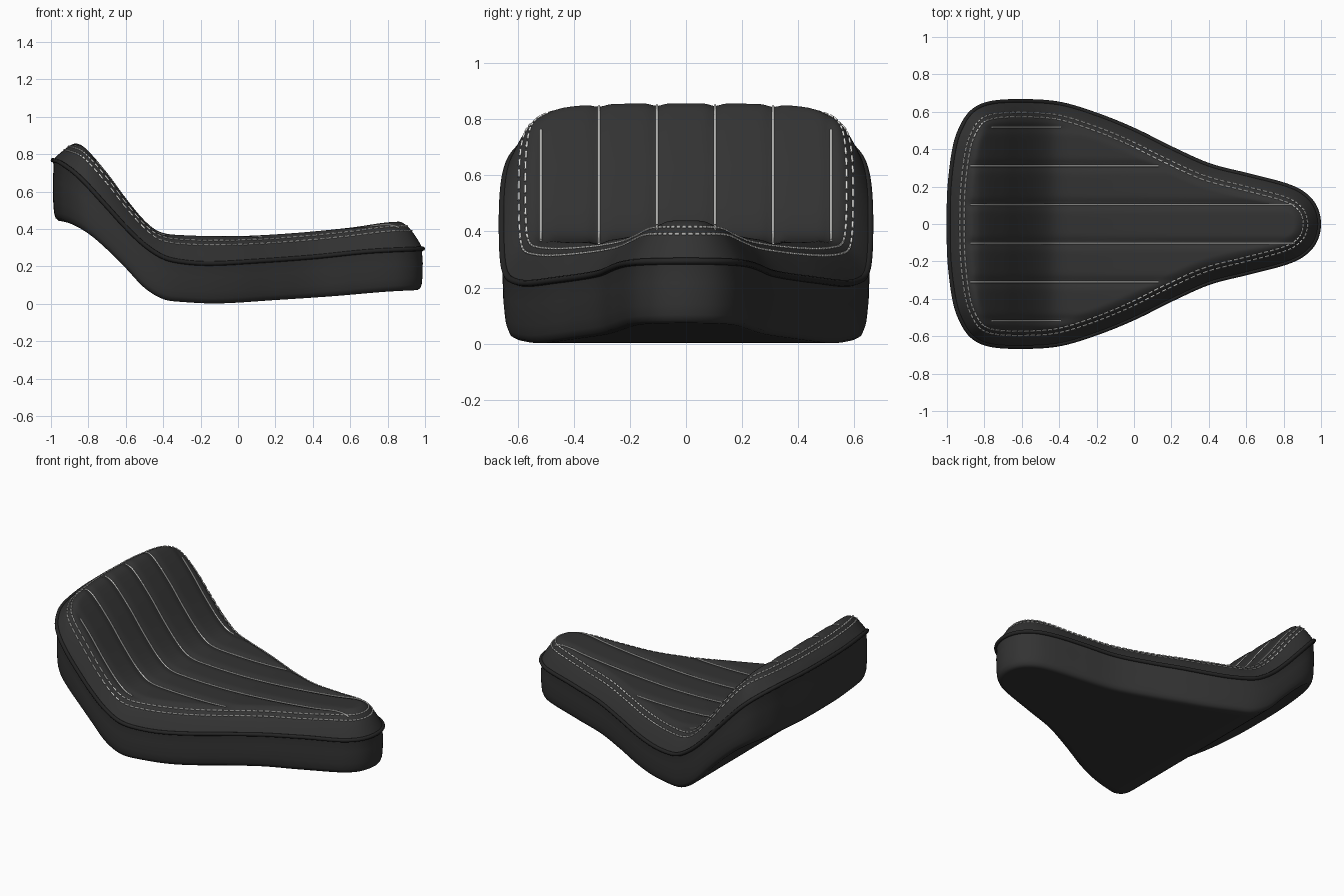
import bpy
import bmesh
import math
from mathutils import Vector, kdtree

if "Cube" in bpy.data.objects:
    bpy.data.objects.remove(bpy.data.objects["Cube"])


def material(name, rgb, rough):
    m = bpy.data.materials.new(name)
    m.use_nodes = True
    m.diffuse_color = (*rgb, 1)
    bsdf = m.node_tree.nodes["Principled BSDF"]
    bsdf.inputs["Base Color"].default_value = (*rgb, 1)
    bsdf.inputs["Roughness"].default_value = rough
    return m


leather = material("black leather", (0.033, 0.033, 0.033), 0.6)
piping_mat = material("piping black", (0.018, 0.018, 0.018), 0.5)
thread = material("white thread", (0.75, 0.75, 0.73), 0.7)


def smooth_profile(points):
    """Smooth height curve through (x, z) points."""
    n = len(points)

    def slope(i):
        a, b = points[max(i - 1, 0)], points[min(i + 1, n - 1)]
        return (b[1] - a[1]) / (b[0] - a[0])

    def value(x):
        x = min(max(x, points[0][0]), points[-1][0])
        i = 0
        while i < n - 2 and x > points[i + 1][0]:
            i += 1
        (x0, z0), (x1, z1) = points[i], points[i + 1]
        h = x1 - x0
        t = (x - x0) / h
        s = t * t * (3 - 2 * t)
        return (z0 + (z1 - z0) * s + h * t * (1 - t) ** 2 * slope(i)
                - h * t * t * (1 - t) * slope(i + 1))
    return value


# Side profiles: base edge, piping line and cushion crown
base_z = smooth_profile([(-1, .45), (-.9, .43), (-.8, .375), (-.7, .29), (-.6, .19),
                         (-.5, .085), (-.4, .025), (-.3, .01), (-.1, .002),
                         (.2, .02), (.5, .04), (.8, .065), (1, .075)])
seam_z = smooth_profile([(-1, .77), (-.95, .755), (-.85, .68), (-.7, .52), (-.6, .41),
                         (-.5, .315), (-.4, .25), (-.3, .225), (-.15, .215),
                         (.1, .228), (.4, .25), (.7, .28), (1, .295)])
crown_z = smooth_profile([(-1, .86), (-.88, .86), (-.82, .835), (-.7, .7), (-.6, .565),
                          (-.5, .445), (-.42, .385), (-.3, .367), (0, .362),
                          (.3, .378), (.6, .407), (.82, .437), (1, .437)])

# Half outline in plan, from the middle of the rear to the nose tip
half = [(-.99, 0), (-.985, .2), (-.96, .4), (-.925, .51), (-.865, .6), (-.77, .645),
        (-.6, .656), (-.4, .642), (-.2, .583), (0, .502), (.2, .403), (.4, .314),
        (.6, .262), (.8, .21), (.9, .165), (.965, .095), (.988, 0)]


def outline(count):
    """Closed symmetric outline with evenly spaced points."""
    ctrl = [Vector(p) for p in half]
    ctrl = [Vector((ctrl[1].x, -ctrl[1].y))] + ctrl + [Vector((ctrl[-2].x, -ctrl[-2].y))]
    dense = []
    for a, b, c, d in zip(ctrl, ctrl[1:], ctrl[2:], ctrl[3:]):
        for k in range(40):
            t = k / 40
            dense.append(b + (c - a) * t / 2 + (a - 2.5 * b + 2 * c - d / 2) * t * t
                         + (1.5 * b - a / 2 - 1.5 * c + d / 2) * t ** 3)
    dense.append(ctrl[-2])
    length = [0]
    for a, b in zip(dense, dense[1:]):
        length.append(length[-1] + (b - a).length)
    side, j = [], 0
    m = count // 2
    for i in range(m + 1):
        target = length[-1] * i / m
        while j < len(dense) - 2 and length[j + 1] < target:
            j += 1
        t = (target - length[j]) / (length[j + 1] - length[j])
        side.append(dense[j].lerp(dense[j + 1], t))
    return side + [Vector((p.x, -p.y)) for p in reversed(side[1:-1])]


def inset(loop, dist):
    out = []
    for i, p in enumerate(loop):
        t = (loop[(i + 1) % len(loop)] - loop[i - 1]).normalized()
        out.append(p + Vector((t.y, -t.x)) * dist)
    return out


fine = outline(2400)
tree = kdtree.KDTree(len(fine))
for i, p in enumerate(fine):
    tree.insert((p.x, p.y, 0), i)
tree.balance()

GROOVE = 0.207   # spacing of the stitched channels


def top_z(x, y):
    """Cushion height: rounded border, padded ribs between channels."""
    d = tree.find((x, y, 0))[2]
    u = min(d / .13, 1)
    f = 1 - (1 - u) ** 1.8
    off = abs((y / GROOVE) % 1 - .5) * GROOVE
    fade = min(max((d - .08) / .05, 0), 1)
    dip = .012 * math.exp(-(off / .025) ** 2) * fade
    return seam_z(x) + (crown_z(x) - seam_z(x)) * f - dip


def finish(name, bm, mat):
    me = bpy.data.meshes.new(name)
    bm.to_mesh(me)
    bm.free()
    ob = bpy.data.objects.new(name, me)
    bpy.context.collection.objects.link(ob)
    me.materials.append(mat)
    bpy.context.view_layer.objects.active = ob
    ob.select_set(True)
    bpy.ops.object.shade_smooth_by_angle(angle=math.radians(50))
    ob.select_set(False)
    return ob


def loft(name, rings, mat):
    """Skin a list of closed rings; the last one collapses onto the spine."""
    bm = bmesh.new()
    loops = [[bm.verts.new(p) for p in ring] for ring in rings]
    for a, b in zip(loops, loops[1:]):
        for i in range(len(a)):
            j = (i + 1) % len(a)
            bm.faces.new((a[i], a[j], b[j], b[i]))
    bmesh.ops.remove_doubles(bm, verts=bm.verts, dist=1e-5)
    bmesh.ops.recalc_face_normals(bm, faces=bm.faces)
    return finish(name, bm, mat)


def toward_spine(loop, s):
    return [p.lerp(Vector((min(max(p.x, -.75), .8), 0)), s) for p in loop]


rim = outline(260)

# Cushion: dense rings from the piping to the spine
cushion_rings = []
for k in range(57):
    ring = toward_spine(rim, (k / 56) ** 1.4)
    cushion_rings.append([(p.x, p.y, top_z(p.x, p.y)) for p in ring])
cushion = loft("cushion", cushion_rings, leather)

# Skirt wall, rounded lower edge and underside
skirt_rings = []
for dist, h in [(0, 1), (.004, .9), (0, .65), (.002, .3), (.006, .13), (.014, .04), (.03, 0)]:
    ring = inset(rim, dist)
    skirt_rings.append([(p.x, p.y, base_z(p.x) + (seam_z(p.x) - base_z(p.x)) * h)
                        for p in ring])
low = inset(rim, .03)
low = [Vector((p.x, p.y if i % (len(low) // 2) else 0)) for i, p in enumerate(low)]
for k in range(1, 15):
    skirt_rings.append([(p.x, p.y, base_z(p.x)) for p in toward_spine(low, k / 14)])
skirt = loft("skirt", skirt_rings, leather)


def tubes(name, paths, radius, mat, closed=False):
    cu = bpy.data.curves.new(name, "CURVE")
    cu.dimensions = "3D"
    cu.bevel_depth = radius
    cu.bevel_resolution = 2
    cu.use_fill_caps = True
    for path in paths:
        sp = cu.splines.new("POLY")
        sp.points.add(len(path) - 1)
        for pt, co in zip(sp.points, path):
            pt.co = (*co, 1)
        sp.use_cyclic_u = closed
        sp.use_smooth = True
    cu.materials.append(mat)
    ob = bpy.data.objects.new(name, cu)
    bpy.context.collection.objects.link(ob)


# Piping around the seam
tubes("piping", [[(p.x, p.y, seam_z(p.x)) for p in rim]], .012, piping_mat, True)

# Double row of dashed border stitching
for name, dist in [("outer_stitching", .06), ("inner_stitching", .083)]:
    row = inset(outline(960), dist)
    dashes = [[(p.x, p.y, top_z(p.x, p.y) + .001) for p in row[i:i + 5]]
              for i in range(0, len(row), 6)]
    tubes(name, dashes, .0045, thread)

# Straight channel seams running along the seat
channels = []
for number, start, end in [(.5, -.875, .86), (1.5, -.875, .13), (2.5, -.76, -.39)]:
    for side in (-1, 1):
        y = side * number * GROOVE
        xs = [start + (end - start) * i / 80 for i in range(81)]
        channels.append([(x, y, top_z(x, y) + .002) for x in xs])
tubes("channel_seams", channels, .0045, thread)
